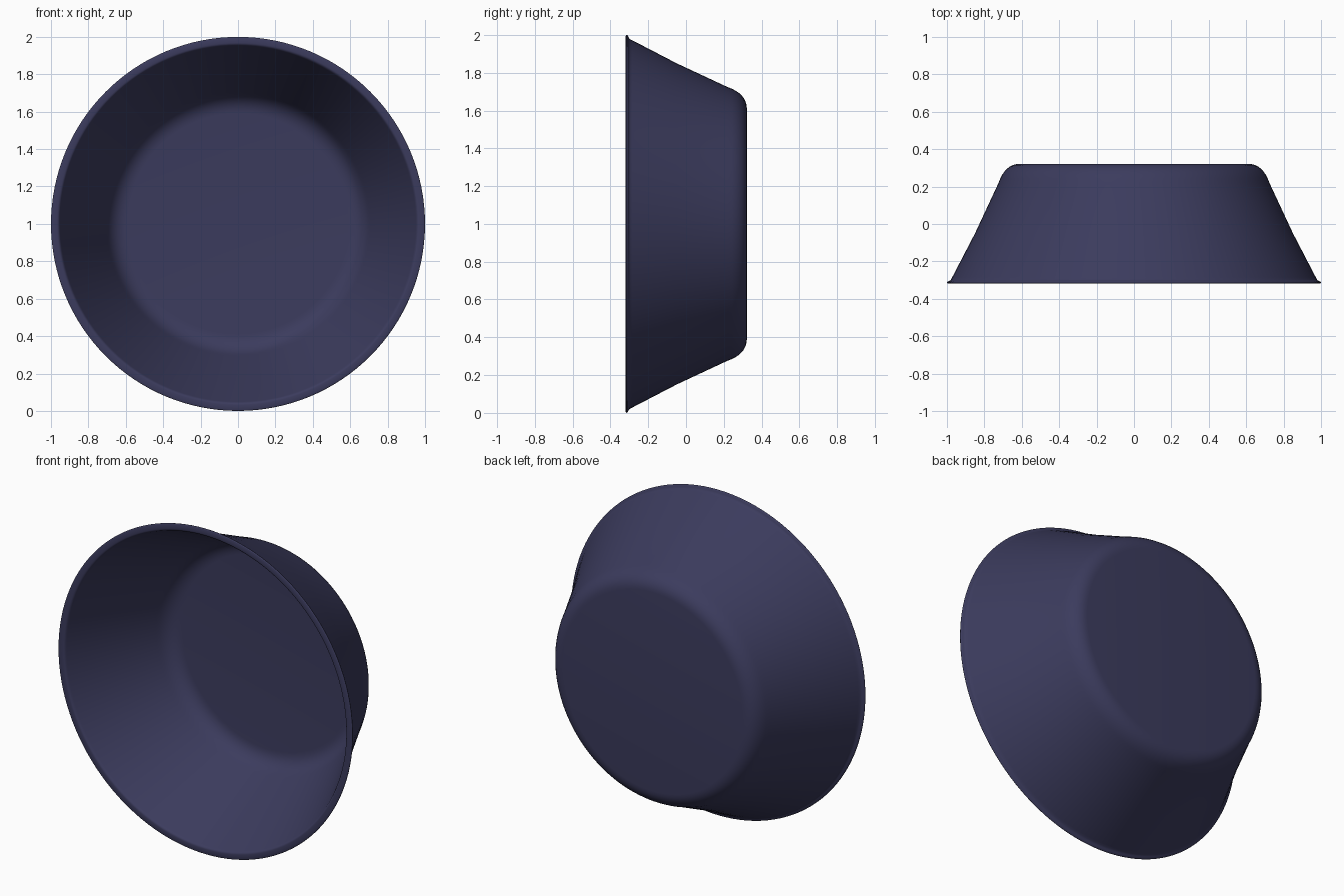
import bpy, bmesh, math
from mathutils import Matrix, Vector

if "Cube" in bpy.data.objects:
    bpy.data.objects.remove(bpy.data.objects["Cube"])

SEGMENTS = 128
CENTRE = Vector((0, 0, 1))

# bowl glaze
mat = bpy.data.materials.new("dark indigo")
mat.diffuse_color = (0.044, 0.044, 0.11, 1)
mat.use_nodes = True
mat.node_tree.nodes["Principled BSDF"].inputs["Base Color"].default_value = mat.diffuse_color


def corner(p0, p1, p2, n=8):
    """Rounded corner from p0 to p2, pulled towards p1."""
    return [tuple((1 - t) ** 2 * a + 2 * t * (1 - t) * b + t * t * c
                  for a, b, c in zip(p0, p1, p2))
            for t in (i / n for i in range(n + 1))]


# profile as (radius, y): outer base, outer wall, flared rim, inner wall, inner floor
profile = [(0, 0.322)]
profile += corner((0.61, 0.322), (0.69, 0.32), (0.724, 0.22))
profile += [(0.85, -0.05), (0.972, -0.285)]
profile += corner((0.978, -0.297), (0.984, -0.304), (0.995, -0.307), 3)
profile += corner((0.999, -0.311), (1.002, -0.317), (0.994, -0.319), 3)
profile += corner((0.968, -0.319), (0.957, -0.319), (0.951, -0.304), 4)
profile += [(0.83, -0.05)]
profile += corner((0.705, 0.21), (0.67, 0.298), (0.59, 0.30))
profile += [(0, 0.30)]

# revolve the profile about the y axis
bm = bmesh.new()
verts = [bm.verts.new((r, y, 0)) for r, y in profile]
edges = [bm.edges.new(pair) for pair in zip(verts, verts[1:])]
bmesh.ops.spin(bm, geom=verts + edges, cent=(0, 0, 0), axis=(0, 1, 0),
               angle=2 * math.pi, steps=SEGMENTS, use_duplicate=False)
bmesh.ops.remove_doubles(bm, verts=bm.verts, dist=1e-4)
bmesh.ops.recalc_face_normals(bm, faces=bm.faces)
bmesh.ops.transform(bm, matrix=Matrix.Translation(CENTRE), verts=bm.verts)

mesh = bpy.data.meshes.new("bowl")
bm.to_mesh(mesh)
bm.free()
mesh.materials.append(mat)
bowl = bpy.data.objects.new("bowl", mesh)
bpy.context.collection.objects.link(bowl)

# smooth shading
bpy.context.view_layer.objects.active = bowl
bowl.select_set(True)
bpy.ops.object.shade_smooth_by_angle(angle=math.radians(40))
